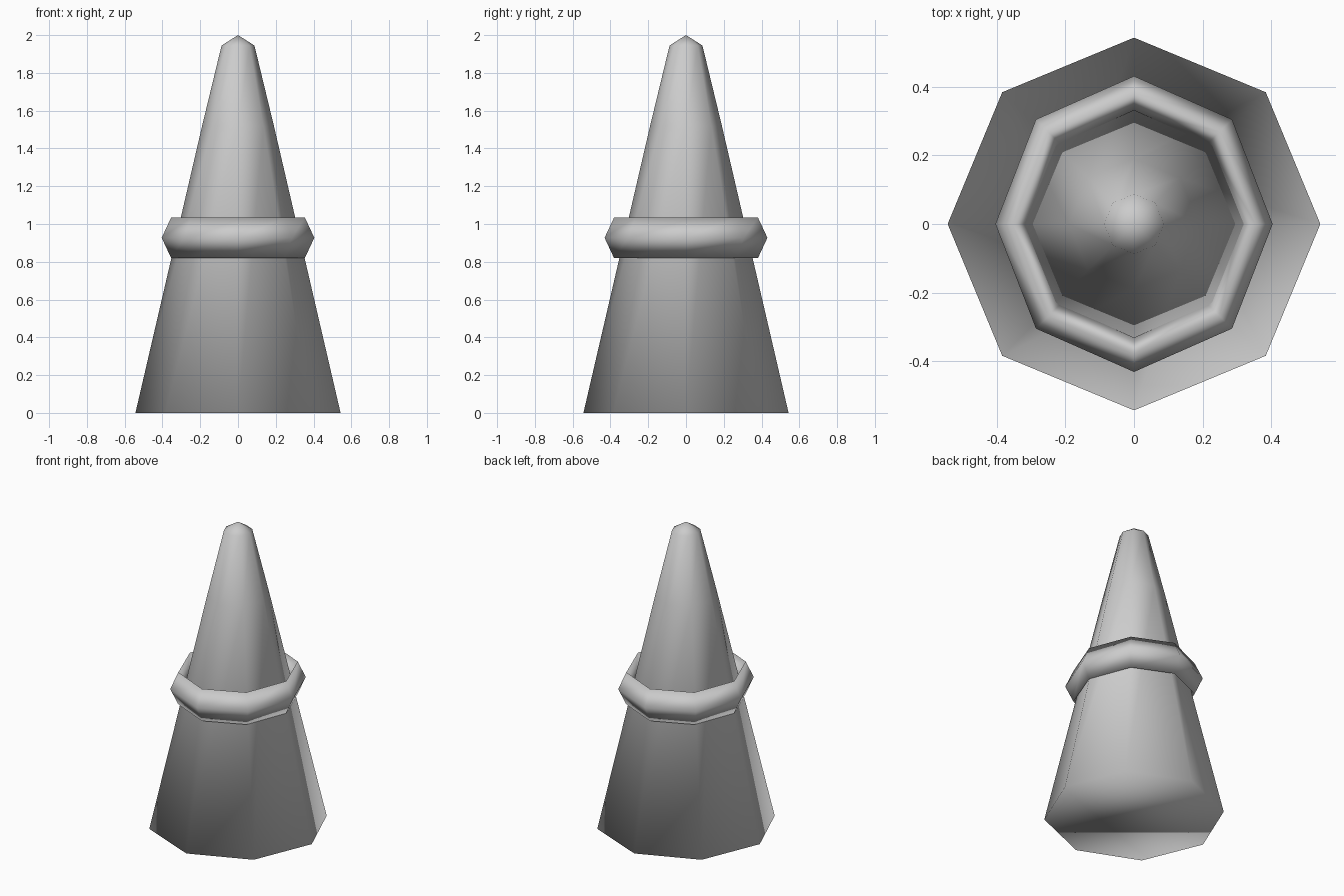
import bpy, bmesh, math

if "Cube" in bpy.data.objects:
    bpy.data.objects.remove(bpy.data.objects["Cube"])

SIDES = 8


def loop(bm, rx, ry, z):
    """One octagonal ring of vertices with corners on the axes."""
    step = 2 * math.pi / SIDES
    return [bm.verts.new((rx * math.cos(i * step), ry * math.sin(i * step), z))
            for i in range(SIDES)]


def bridge(bm, a, b):
    for i in range(SIDES):
        j = (i + 1) % SIDES
        bm.faces.new((a[i], a[j], b[j], b[i]))


def finish(bm, name):
    bmesh.ops.recalc_face_normals(bm, faces=bm.faces)
    for f in bm.faces:
        f.smooth = True
    mesh = bpy.data.meshes.new(name)
    bm.to_mesh(mesh)
    bm.free()
    obj = bpy.data.objects.new(name, mesh)
    bpy.context.collection.objects.link(obj)
    return obj


# Tapered spike: capped base, slightly bent side, blunt tip
bm = bmesh.new()
loops = [loop(bm, r, r, z) for r, z in ((0.543, 0), (0.19, 1.52), (0.087, 1.945))]
for a, b in zip(loops, loops[1:]):
    bridge(bm, a, b)
bm.faces.new(loops[0])
tip = bm.verts.new((0, 0, 2))
for i in range(SIDES):
    bm.faces.new((loops[-1][i], loops[-1][(i + 1) % SIDES], tip))
finish(bm, "spike")

# Collar: diamond section swept round, a little wider in y
bm = bmesh.new()
section = ((0.05, 0), (0, 0.107), (-0.05, 0), (0, -0.107))
loops = [loop(bm, 0.354 + d, 0.381 + d, 0.927 + h) for d, h in section]
for a, b in zip(loops, loops[1:] + loops[:1]):
    bridge(bm, a, b)
finish(bm, "collar_ring")
